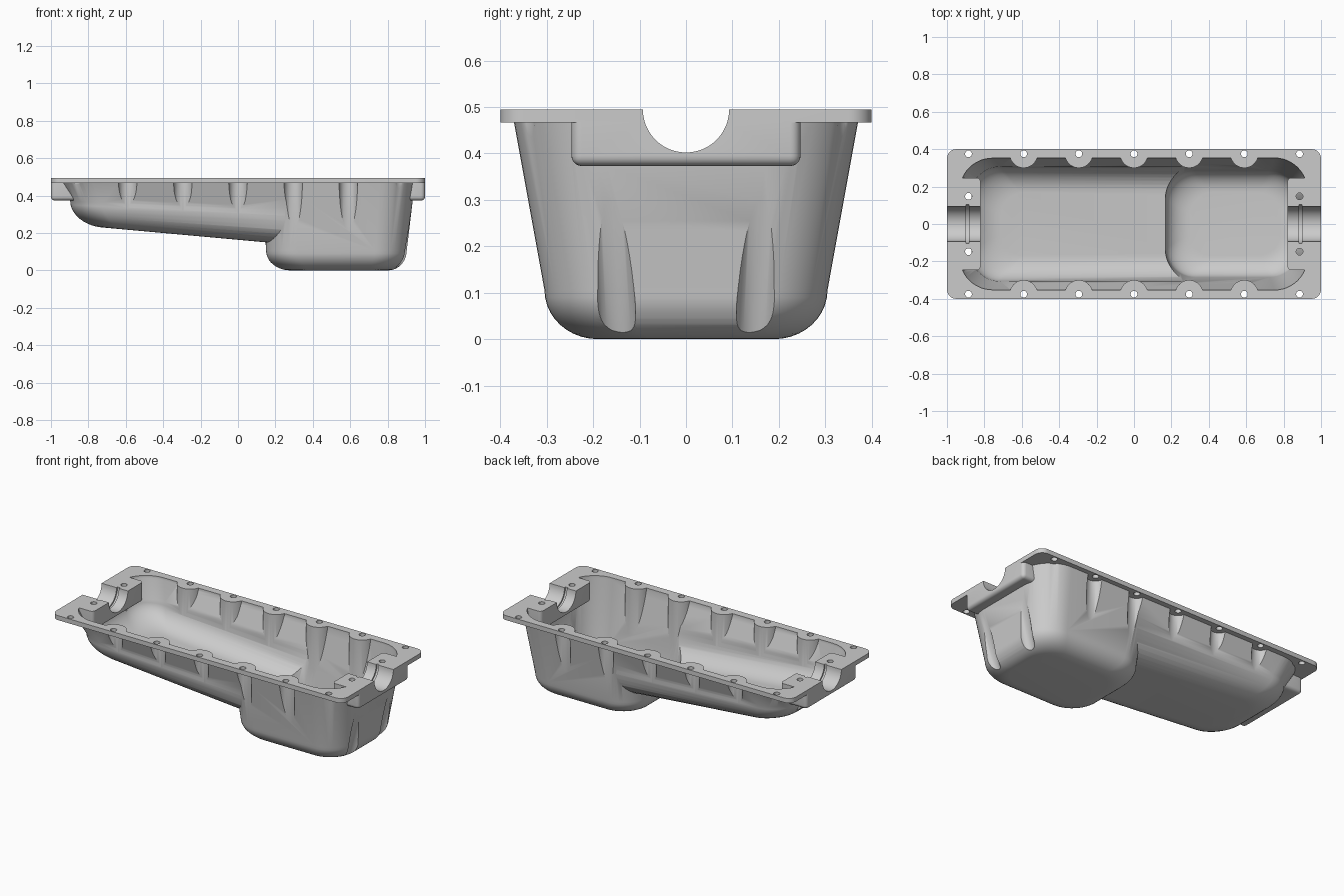
import bpy, bmesh
from math import sin, cos, pi
from mathutils import Vector, Matrix

if "Cube" in bpy.data.objects:
    bpy.data.objects.remove(bpy.data.objects["Cube"])

TOP = 0.495


def to_object(name, bm):
    bmesh.ops.recalc_face_normals(bm, faces=bm.faces)
    me = bpy.data.meshes.new(name)
    bm.to_mesh(me)
    bm.free()
    ob = bpy.data.objects.new(name, me)
    bpy.context.collection.objects.link(ob)
    return ob


def boolean(ob, other, op, keep=False):
    m = ob.modifiers.new("bool", 'BOOLEAN')
    m.operation, m.object, m.solver = op, other, 'EXACT'
    bpy.context.view_layer.objects.active = ob
    bpy.ops.object.modifier_apply(modifier=m.name)
    if not keep:
        bpy.data.objects.remove(other)


def ring(x0, x1, hy, r, n=12):
    """Rounded rectangle outline."""
    pts = []
    for i, (cx, cy) in enumerate([(x1 - r, hy - r), (x0 + r, hy - r),
                                  (x0 + r, r - hy), (x1 - r, r - hy)]):
        for k in range(n + 1):
            a = (i + k / n) * pi / 2
            pts.append((cx + r * cos(a), cy + r * sin(a)))
    return pts


def loft(name, rings):
    bm = bmesh.new()
    loops = [[bm.verts.new(p) for p in r] for r in rings]
    for a, b in zip(loops, loops[1:]):
        for i in range(len(a)):
            j = (i + 1) % len(a)
            bm.faces.new((a[i], a[j], b[j], b[i]))
    bm.faces.new(loops[0])
    bm.faces.new(loops[-1])
    return to_object(name, bm)


def tub(name, x0, x1, hy, r, ref, floor, tw, wall, fillet, lift):
    """Tapered tub: straight wall to depth fraction tw, then a rounded foot.
    wall / fillet = insets at (left, right, side)."""
    steps = [(0, (0, 0, 0)), (tw, wall)]
    for k in range(1, 11):
        a = k / 10 * pi / 2
        steps.append((tw + (1 - tw) * sin(a),
                      [w + f * (1 - cos(a)) for w, f in zip(wall, fillet)]))
    rings = []
    if lift:
        rings.append([(x, y, 0.6) for x, y in ring(x0, x1, hy, r)])
    for t, (l, rt, s) in steps:
        rings.append([(x, y, ref - t * (ref - floor(x)))
                      for x, y in ring(x0 + l, x1 - rt, hy - s, r - 0.3 * s)])
    return loft(name, rings)


def basin(name, th, lift):
    """Shallow tray joined to the deep sump, offset inwards by th."""
    tray = tub(name, -0.952 + th, 0.6 - th, 0.372 - th, 0.19 - th * .7, 0.48,
               lambda x: 0.23 + th - 0.091 * (x + 0.73), 0.47,
               (0.055, 0, 0.045), (0.165, 0, 0.14), lift)
    sump = tub("sump", 0.13 + th, 0.947 - th, 0.373 - th, 0.19 - th * .7, 0.48,
               lambda x: th, 0.78, (0.02, 0.045, 0.068), (0.13, 0.1, 0.115), lift)
    boolean(tray, sump, 'UNION')
    return tray


def rods(name, ends, r):
    """Several separate cylinders in one mesh."""
    bm = bmesh.new()
    for a, b in ends:
        a, b = Vector(a), Vector(b)
        d = b - a
        q = d.to_track_quat('Z', 'Y').to_matrix().to_4x4()
        bmesh.ops.create_cone(bm, cap_ends=True, segments=48, radius1=r, radius2=r,
                              depth=d.length, matrix=Matrix.Translation((a + b) / 2) @ q)
    return to_object(name, bm)


def upright(points, z0=-0.1, z1=0.7):
    return [((x, y, z0), (x, y, z1)) for x, y in points]


def bearing_block(s):
    bm = bmesh.new()
    m = Matrix.Translation((s * 0.91, 0, (TOP + 0.373) / 2)) @ \
        Matrix.Diagonal((0.18, 0.494, TOP - 0.373, 1))
    bmesh.ops.create_cube(bm, size=1, matrix=m)
    edges = [e for e in bm.edges if min(v.co.z for v in e.verts) < TOP - 0.01]
    bmesh.ops.bevel(bm, geom=edges, offset=0.022, segments=5, profile=0.5, affect='EDGES')
    return to_object("bearing_block", bm)


mid = [(x * 0.295, y) for x in range(-2, 3) for y in (-0.375, 0.375)]
corner = [(x, y) for x in (-0.885, 0.885) for y in (-0.375, 0.375)]
inner = [(x, y) for x in (-0.885, 0.885) for y in (-0.148, 0.148)]
end_grooves = [((0.998, s * 0.171, 0.40), (0.871, s * 0.144, -0.05)) for s in (-1, 1)]

# outer shell with bolt scallops and end grooves
pan = basin("oil_pan", 0, False)
boolean(pan, rods("scallops", upright(mid + corner), 0.05), 'DIFFERENCE')
boolean(pan, rods("grooves", end_grooves, 0.043), 'DIFFERENCE')

# flange
flange = loft("flange", [[(x, y, z) for x, y in ring(-1, 1, 0.4, 0.05, 8)]
                         for z in (0.467, TOP)])
boolean(pan, flange, 'UNION')

# hollow interior, leaving bosses and the two bearing blocks
cavity = basin("cavity", 0.02, True)
boolean(cavity, rods("bosses", upright(mid), 0.075), 'DIFFERENCE')
boolean(cavity, rods("groove_backs", end_grooves, 0.06), 'DIFFERENCE')
boolean(pan, cavity, 'DIFFERENCE')
for s in (-1, 1):
    boolean(pan, bearing_block(s), 'UNION')

# shaft cradles, seal grooves and bolt holes
cradles = [((s * 0.75, 0, TOP), (s * 1.1, 0, TOP)) for s in (-1, 1)]
seals = [((s * 0.882, 0, TOP), (s * 0.898, 0, TOP)) for s in (-1, 1)]
boolean(pan, rods("cradles", cradles, 0.093), 'DIFFERENCE')
boolean(pan, rods("seals", seals, 0.103), 'DIFFERENCE')
boolean(pan, rods("holes", upright(mid + corner, 0.42), 0.018), 'DIFFERENCE')
boolean(pan, rods("block_holes", upright(inner, 0.3), 0.018), 'DIFFERENCE')

bpy.ops.object.select_all(action='DESELECT')
pan.select_set(True)
bpy.context.view_layer.objects.active = pan
bpy.ops.object.shade_smooth_by_angle(angle=0.6)
